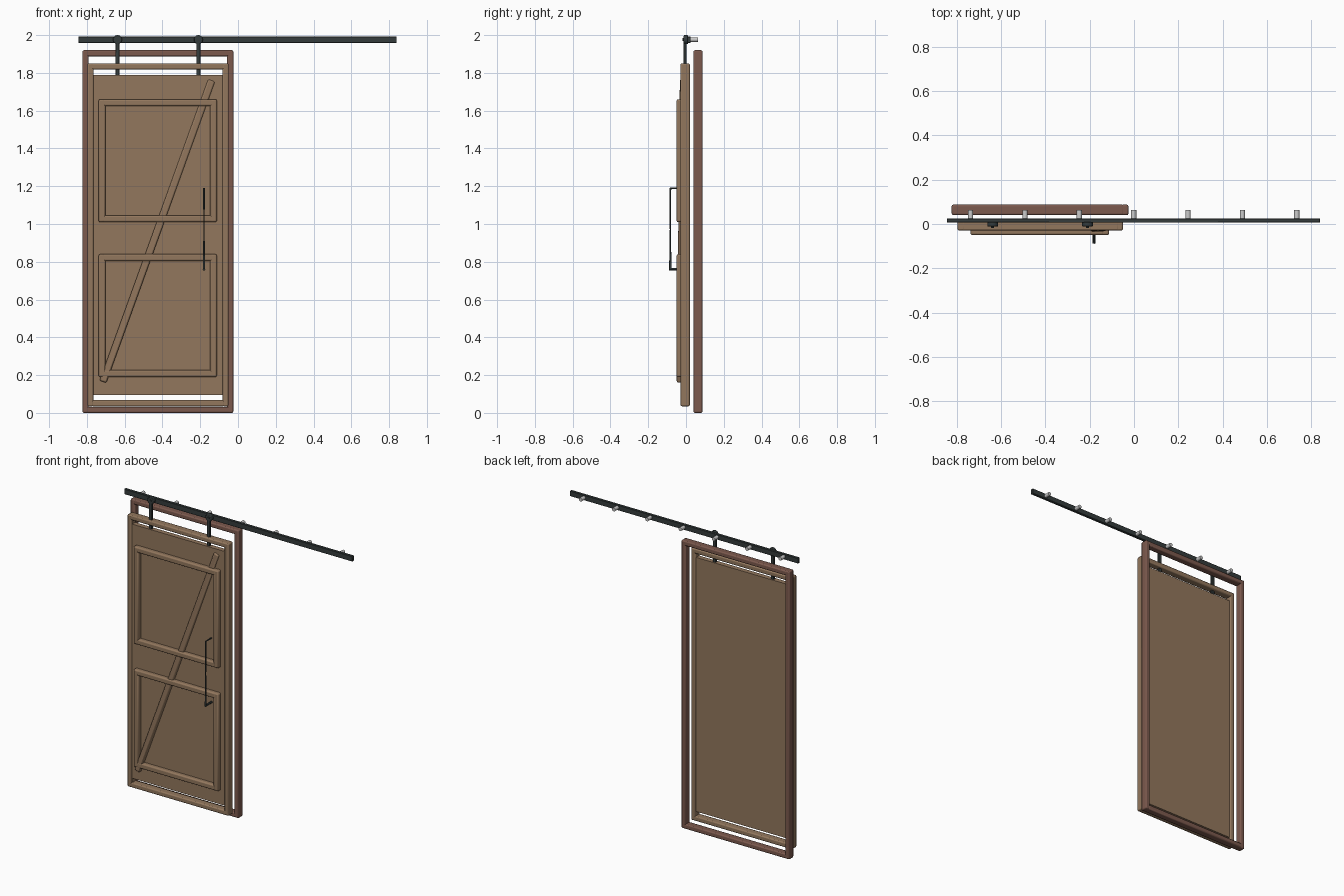
import bpy, math
from mathutils import Vector

if "Cube" in bpy.data.objects:
    bpy.data.objects.remove(bpy.data.objects["Cube"])


def material(name, rgb):
    m = bpy.data.materials.new(name)
    m.diffuse_color = (*rgb, 1)
    m.use_nodes = True
    m.node_tree.nodes["Principled BSDF"].inputs["Base Color"].default_value = m.diffuse_color
    return m


BROWN = material("dark_wood", (0.20, 0.10, 0.075))
WOOD = material("light_wood", (0.29, 0.185, 0.11))
METAL = material("dark_metal", (0.035, 0.045, 0.045))


def finish(o, name, mat, bevel=0.0, segments=2):
    o.name = name
    if mat:
        o.data.materials.append(mat)
    if bevel:
        b = o.modifiers.new("bevel", "BEVEL")
        b.width, b.segments = bevel, segments
    bpy.ops.object.shade_smooth_by_angle(angle=math.radians(30))
    return o


def box(name, x, y, z, mat, bevel=0.0, segments=2):
    """Box from (min, max) ranges."""
    bpy.ops.mesh.primitive_cube_add(size=1, location=[(a + b) / 2 for a, b in (x, y, z)])
    o = bpy.context.object
    o.scale = [b - a for a, b in (x, y, z)]
    bpy.ops.object.transform_apply(location=False, rotation=False, scale=True)
    return finish(o, name, mat, bevel, segments)


def rod(name, p, q, r, mat, sides=16, r2=None, bevel=0.0):
    p, q = Vector(p), Vector(q)
    bpy.ops.mesh.primitive_cone_add(vertices=sides, radius1=r, radius2=r if r2 is None else r2,
                                    depth=(q - p).length, location=(p + q) / 2)
    o = bpy.context.object
    o.rotation_euler = (q - p).to_track_quat('Z', 'Y').to_euler()
    return finish(o, name, mat, bevel)


def frame(name, x, y, z, w, mat, bevel):
    """Rectangular frame: two stiles with rails between them."""
    (x0, x1), (z0, z1) = x, z
    box(name + "_left", (x0, x0 + w), y, z, mat, bevel)
    box(name + "_right", (x1 - w, x1), y, z, mat, bevel)
    inner = (x0 + w * 0.6, x1 - w * 0.6)
    box(name + "_bottom", inner, y, (z0, z0 + w), mat, bevel)
    box(name + "_top", inner, y, (z1 - w, z1), mat, bevel)


# Wall frame, door frame, door panel and raised mouldings
frame("wall_frame", (-0.823, -0.025), (0.04, 0.087), (0.0, 1.92), 0.032, BROWN, 0.007)
frame("door_frame", (-0.797, -0.05), (-0.029, 0.02), (0.035, 1.85), 0.032, WOOD, 0.007)
box("door_panel", (-0.775, -0.07), (-0.022, 0.01), (0.095, 1.79), WOOD)
for name, z0 in (("lower", 0.19), ("upper", 1.01)):
    frame(name + "_moulding", (-0.738, -0.112), (-0.05, -0.012), (z0, z0 + 0.65), 0.036, WOOD, 0.008)

# Diagonal brace, sinking into the panel towards the top
a, b = Vector((-0.715, -0.034, 0.165)), Vector((-0.14, -0.018, 1.76))
brace = box("diagonal_brace", (-0.019, 0.019), (-0.015, 0.015), (-(b - a).length / 2, (b - a).length / 2),
            WOOD, 0.008)
brace.location = (a + b) / 2
brace.rotation_euler = (-math.atan2(b.y - a.y, b.z - a.z), math.atan2(b.x - a.x, b.z - a.z), 0)

# Overhead rail with wall standoffs
box("rail", (-0.845, 0.84), (0.006, 0.025), (1.958, 1.993), METAL, 0.002, 1)
for i in range(7):
    x = -0.738 + i * 0.2455
    rod(f"standoff_{i}", (x, 0.02, 1.976), (x, 0.063, 1.976), 0.012, None)

# Roller hangers
for i, x in enumerate((-0.638, -0.21)):
    box(f"hanger_strap_{i}", (x - 0.011, x + 0.011), (-0.012, 0.003), (1.785, 1.976), METAL, 0.002, 1)
    rod(f"roller_{i}", (x, -0.012, 1.976), (x, 0.01, 1.976), 0.024, METAL, 24, bevel=0.004)
    rod(f"roller_bolt_{i}", (x, -0.018, 1.976), (x, -0.01, 1.976), 0.008, METAL, 6)

# Pull handle: slim bar, heavier at the bottom
hx, hy = -0.18, -0.083
rod("handle_bar_lower", (hx, hy, 0.755), (hx, hy, 0.97), 0.0065, METAL, 12, 0.003)
rod("handle_bar_upper", (hx, hy, 0.97), (hx, hy, 1.19), 0.003, METAL, 12, 0.005)
rod("handle_arm_lower", (hx, hy - 0.006, 0.76), (hx, -0.02, 0.76), 0.007, METAL, 12)
rod("handle_arm_upper", (hx, hy - 0.003, 1.188), (hx, -0.02, 1.188), 0.004, METAL, 12)
